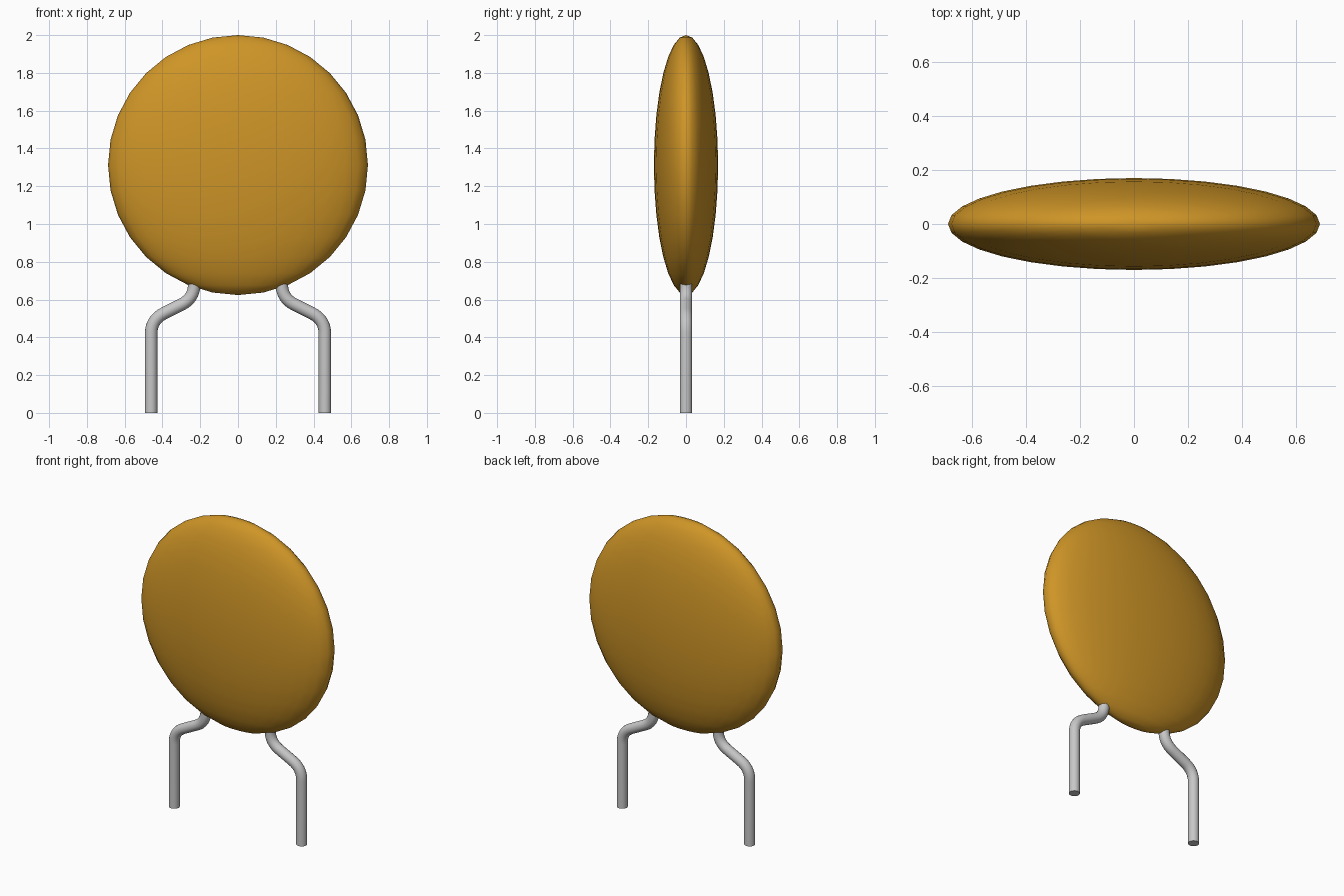
import bpy
from math import radians
from mathutils import Vector

cube = bpy.data.objects.get("Cube")
if cube:
    bpy.data.objects.remove(cube, do_unlink=True)


def material(name, color, metallic=0.0):
    mat = bpy.data.materials.new(name)
    mat.use_nodes = True
    mat.diffuse_color = color
    mat.node_tree.nodes["Principled BSDF"].inputs["Base Color"].default_value = color
    return mat


amber = material("amber coating", (0.62, 0.30, 0.02, 1))
grey = material("tinned wire", (0.57, 0.57, 0.57, 1))


def rounded_path(corners, trim, steps=8):
    """Replace each inner corner with a smooth bend that starts trim away from it."""
    pts = [Vector(c) for c in corners]
    path = [pts[0]]
    for before, corner, after in zip(pts, pts[1:], pts[2:]):
        start = corner + (before - corner).normalized() * trim
        end = corner + (after - corner).normalized() * trim
        for i in range(steps + 1):
            t = i / steps
            path.append(start * (1 - t) ** 2 + corner * 2 * t * (1 - t) + end * t ** 2)
    return path + [pts[-1]]


def wire(name, corners, radius):
    path = rounded_path(corners, 0.075)
    curve = bpy.data.curves.new(name, "CURVE")
    curve.dimensions = "3D"
    curve.bevel_depth = radius
    curve.bevel_resolution = 6
    curve.use_fill_caps = True
    spline = curve.splines.new("POLY")
    spline.points.add(len(path) - 1)
    for point, co in zip(spline.points, path):
        point.co = (*co, 1)
    obj = bpy.data.objects.new(name, curve)
    bpy.context.collection.objects.link(obj)
    bpy.ops.object.select_all(action="DESELECT")
    obj.select_set(True)
    bpy.context.view_layer.objects.active = obj
    bpy.ops.object.convert(target="MESH")
    obj = bpy.context.object
    obj.data.materials.clear()
    obj.data.materials.append(grey)
    bpy.ops.object.shade_smooth_by_angle(angle=radians(40))


# Flattened disc body
bpy.ops.mesh.primitive_uv_sphere_add(segments=32, ring_count=16, radius=1,
                                     location=(0, 0, 1.312))
body = bpy.context.object
body.name = "disc_body"
body.scale = (0.688, 0.17, 0.688)
bpy.ops.object.transform_apply(location=False, rotation=False, scale=True)
body.data.materials.append(amber)
bpy.ops.object.shade_smooth()

# Bent wire legs, starting inside the body
for name, side in (("left_leg", 1), ("right_leg", -1)):
    wire(name, [(side * 0.232, 0, 0.78), (side * 0.232, 0, 0.607),
                (side * 0.46, 0, 0.493), (side * 0.46, 0, 0)], 0.033)
